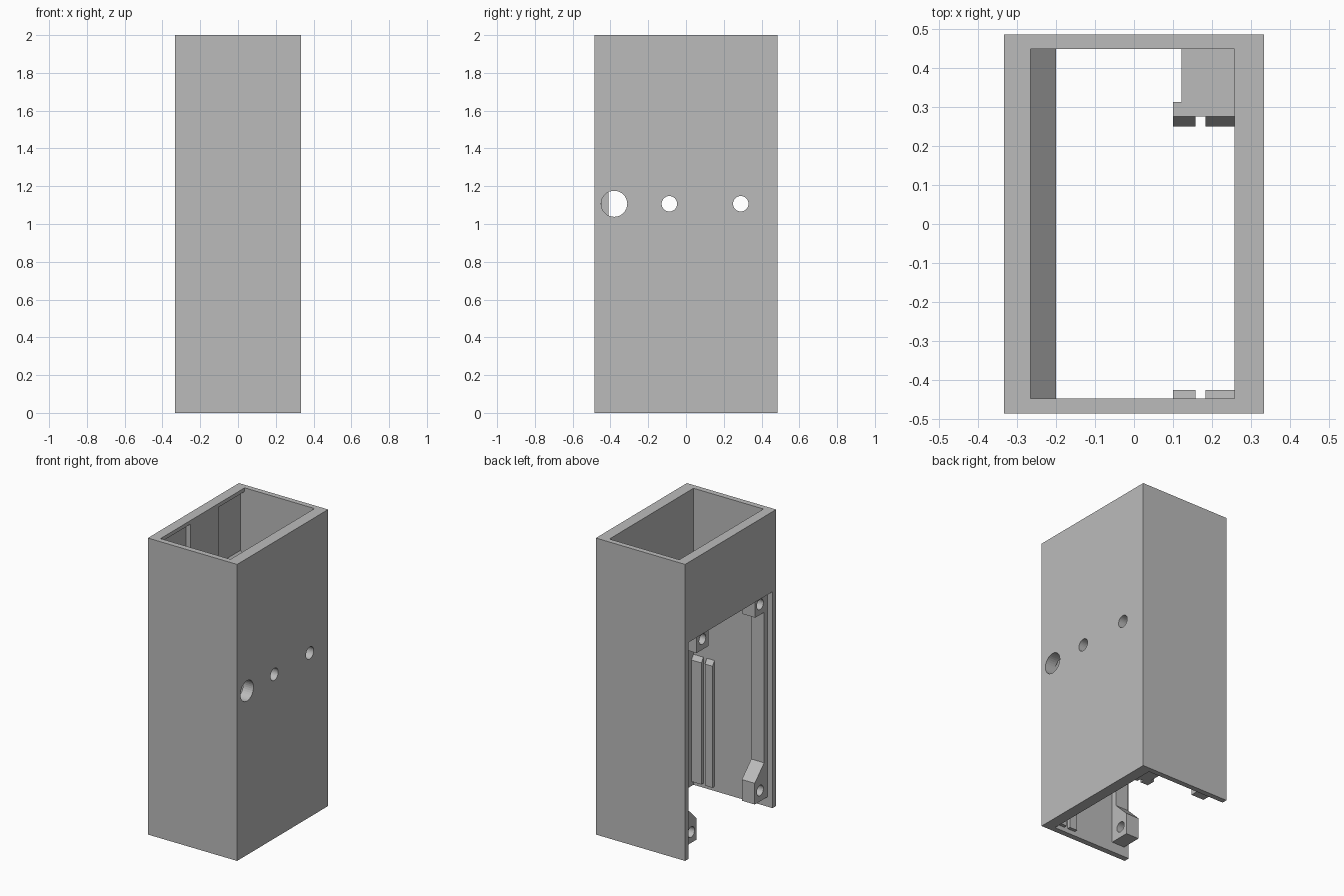
import bpy, bmesh
from math import pi
from mathutils import Vector, Matrix

cube = bpy.data.objects.get("Cube")
if cube:
    bpy.data.objects.remove(cube)

grey = bpy.data.materials.new("plain grey")
grey.use_nodes = True
colour = (0.5, 0.5, 0.5, 1)
grey.diffuse_color = colour
grey.node_tree.nodes["Principled BSDF"].inputs["Base Color"].default_value = colour


def finish(name, bm):
    bmesh.ops.recalc_face_normals(bm, faces=bm.faces)
    mesh = bpy.data.meshes.new(name)
    bm.to_mesh(mesh)
    bm.free()
    mesh.materials.append(grey)
    ob = bpy.data.objects.new(name, mesh)
    bpy.context.collection.objects.link(ob)
    return ob


def prism(name, points, start, end, axis="x"):
    """Extrude a closed profile: (y, z) along x, or (x, z) along y."""
    def place(p, d):
        return (d, p[0], p[1]) if axis == "x" else (p[0], d, p[1])
    bm = bmesh.new()
    face = bm.faces.new([bm.verts.new(place(p, start)) for p in points])
    moved = bmesh.ops.extrude_face_region(bm, geom=[face])["geom"]
    shift = Vector(place((0, 0), end - start))
    bmesh.ops.translate(bm, vec=shift, verts=[v for v in moved if isinstance(v, bmesh.types.BMVert)])
    return finish(name, bm)


def box(name, x, y, z):
    return prism(name, [(y[0], z[0]), (y[1], z[0]), (y[1], z[1]), (y[0], z[1])], *x)


def rod(name, x, y, z, radius):
    bm = bmesh.new()
    bmesh.ops.create_cone(bm, cap_ends=True, segments=32, radius1=radius, radius2=radius, depth=0.3,
                          matrix=Matrix.Translation((x, y, z)) @ Matrix.Rotation(pi / 2, 4, "Y"))
    return finish(name, bm)


def cut(target, cutter):
    cutter.hide_render = True
    mod = target.modifiers.new("cut", "BOOLEAN")
    mod.operation, mod.solver, mod.object = "DIFFERENCE", "EXACT", cutter
    bpy.context.view_layer.objects.active = target
    bpy.ops.object.modifier_apply(modifier=mod.name)
    bpy.data.objects.remove(cutter)


# Key planes shared by the parts
SEAT, INNER, RIGHT = -0.296, -0.2, 0.257
FRONT, BACK = -0.447, 0.449

# Open tube with a large side opening and three round side holes
shell = box("shell", (-0.333, 0.333), (-0.485, 0.485), (0, 2))
cut(shell, box("cavity_cutter", (SEAT, RIGHT), (FRONT, BACK), (-0.1, 2.1)))
cut(shell, box("opening_cutter", (-0.5, -0.28), (FRONT, BACK), (-0.1, 1.46)))
for y, radius in ((-0.38, 0.069), (-0.088, 0.041), (0.29, 0.041)):
    cut(shell, rod("hole_cutter", 0.3, y, 1.107, radius))

# Top lip, centre rib and sloped beam inside the upper side wall
box("top_lip", (SEAT, -0.265), (FRONT, BACK), (1.975, 2))
box("upper_rib", (SEAT, -0.265), (-0.13, 0.17), (1.5, 1.975))
prism("opening_beam", [(SEAT, 1.445), (INNER, 1.445), (INNER, 1.47), (SEAT, 1.57)],
      FRONT, BACK, "y")

# Rails and lower screw bosses on both sides of the opening
for side, wall, edge in ((-1, FRONT, "front"), (1, BACK, "back")):
    box(edge + "_rail", (SEAT, INNER), sorted((wall, side * 0.41)), (0.2, 1.445))
    boss = prism(edge + "_lower_boss", [(wall, 0.067), (side * 0.31, 0.067), (side * 0.31, 0.21),
                                        (side * 0.41, 0.31), (wall, 0.31)], SEAT, INNER)
    cut(boss, rod("screw_cutter", -0.25, side * 0.367, 0.14, 0.035))

# Upper screw bosses hanging from the beam
for edge, y, hole in (("front", (FRONT, -0.315), -0.367), ("back", (0.183, 0.31), 0.247)):
    boss = box(edge + "_upper_boss", (SEAT, INNER), y, (1.325, 1.445))
    cut(boss, rod("screw_cutter", -0.25, hole, 1.395, 0.035))

# Paired board guides with chamfered tops
for name, x in (("outer", (0.183, RIGHT)), ("inner", (0.1, 0.157))):
    prism(name + "_front_guide", [(FRONT, 0.03), (-0.425, 0.03), (-0.425, 0.85), (FRONT, 0.88)], *x)
    prism(name + "_back_guide", [(0.276, 0.05), (0.25, 0.05), (0.25, 0.84), (0.276, 0.88)], *x)

# Bracket that carries the back guides
box("guide_bridge", (0.1, RIGHT), (0.276, 0.312), (0.05, 0.88))
box("guide_block", (0.122, RIGHT), (0.312, BACK), (0.05, 0.88))
